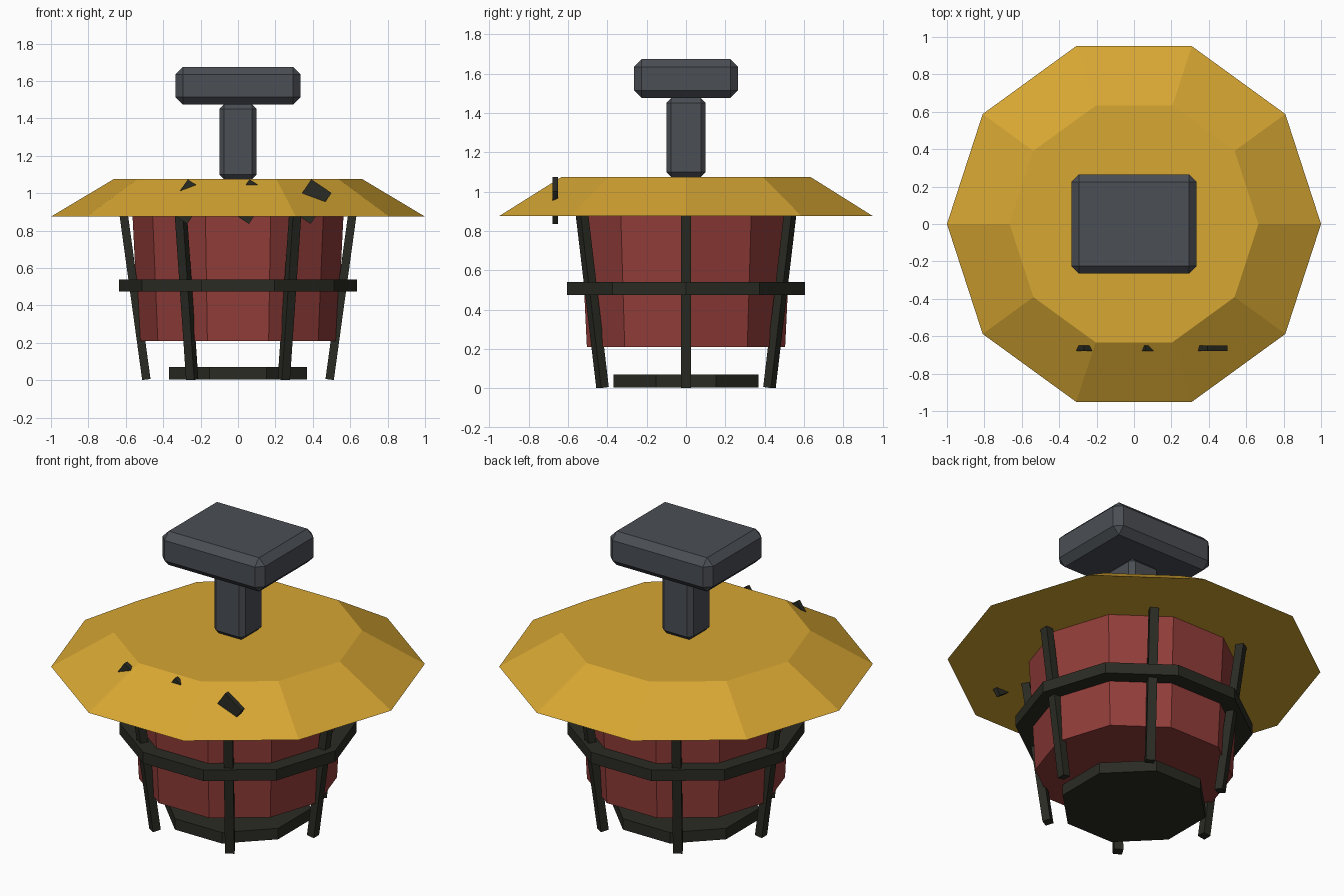
import bpy, bmesh, math
from mathutils import Matrix, Vector

if "Cube" in bpy.data.objects:
    bpy.data.objects.remove(bpy.data.objects["Cube"])


def material(name, rgb):
    m = bpy.data.materials.new(name)
    m.diffuse_color = (*rgb, 1.0)
    m.use_nodes = True
    m.node_tree.nodes["Principled BSDF"].inputs["Base Color"].default_value = m.diffuse_color
    return m


GOLD = material("gold", (0.68, 0.385, 0.033))
RED = material("brick red", (0.285, 0.047, 0.041))
GRAY = material("slate gray", (0.069, 0.077, 0.089))
DARK = material("dark metal", (0.023, 0.024, 0.017))


def add_object(name, bm, mat):
    bmesh.ops.recalc_face_normals(bm, faces=bm.faces[:])
    mesh = bpy.data.meshes.new(name)
    bm.to_mesh(mesh)
    bm.free()
    mesh.materials.append(mat)
    ob = bpy.data.objects.new(name, mesh)
    bpy.context.collection.objects.link(ob)
    return ob


def frustum(name, sides, r0, r1, z0, z1, mat, turn=0.0):
    bm = bmesh.new()
    rings = []
    for r, z in ((r0, z0), (r1, z1)):
        angles = [turn + math.tau * i / sides for i in range(sides)]
        rings.append([bm.verts.new((r * math.cos(a), r * math.sin(a), z)) for a in angles])
    low_ring, high_ring = rings
    bm.faces.new(low_ring[::-1])
    bm.faces.new(high_ring)
    for i in range(sides):
        j = (i + 1) % sides
        bm.faces.new((low_ring[i], low_ring[j], high_ring[j], high_ring[i]))
    return add_object(name, bm, mat)


def box(name, size, matrix, mat, bevel=0.0):
    bm = bmesh.new()
    bmesh.ops.create_cube(bm, size=1.0, matrix=matrix @ Matrix.Diagonal((*size, 1.0)))
    ob = add_object(name, bm, mat)
    if bevel:
        mod = ob.modifiers.new("chamfer", 'BEVEL')
        mod.width = bevel
        mod.segments = 1
    return ob


# Ten-sided roof, drum and hoop, eight-sided foot plate
frustum("roof", 10, 1.0, 0.665, 0.875, 1.075, GOLD)
frustum("drum", 10, 0.53, 0.565, 0.21, 0.90, RED)
frustum("hoop", 10, 0.635, 0.635, 0.475, 0.54, DARK)
frustum("foot_plate", 8, 0.40, 0.40, 0.005, 0.07, DARK, math.radians(22.5))

# Six bars leaning outwards around the drum
low, high = Vector((0.49, 0, 0.004)), Vector((0.62, 0, 0.95))
lean = math.atan2(high.x - low.x, high.z - low.z)
for i in range(6):
    place = (Matrix.Rotation(i * math.pi / 3, 4, 'Z')
             @ Matrix.Translation((low + high) / 2)
             @ Matrix.Rotation(lean, 4, 'Y'))
    box(f"bar_{i + 1}", (0.045, 0.05, (high - low).length), place, DARK)

# Post and cap block on top
box("post", (0.20, 0.20, 0.40), Matrix.Translation((0, 0, 1.275)), GRAY, 0.025)
box("cap_block", (0.67, 0.53, 0.20), Matrix.Translation((0, 0, 1.575)), GRAY, 0.04)

# Three tilted plates poking through the front of the roof
for i in range(3):
    place = (Matrix.Translation((-0.27 + 0.33 * i, -0.665, 0.955))
             @ Matrix.Rotation(math.radians(34), 4, 'Y'))
    box(f"front_plate_{i + 1}", (0.13, 0.03, 0.20), place, DARK)
